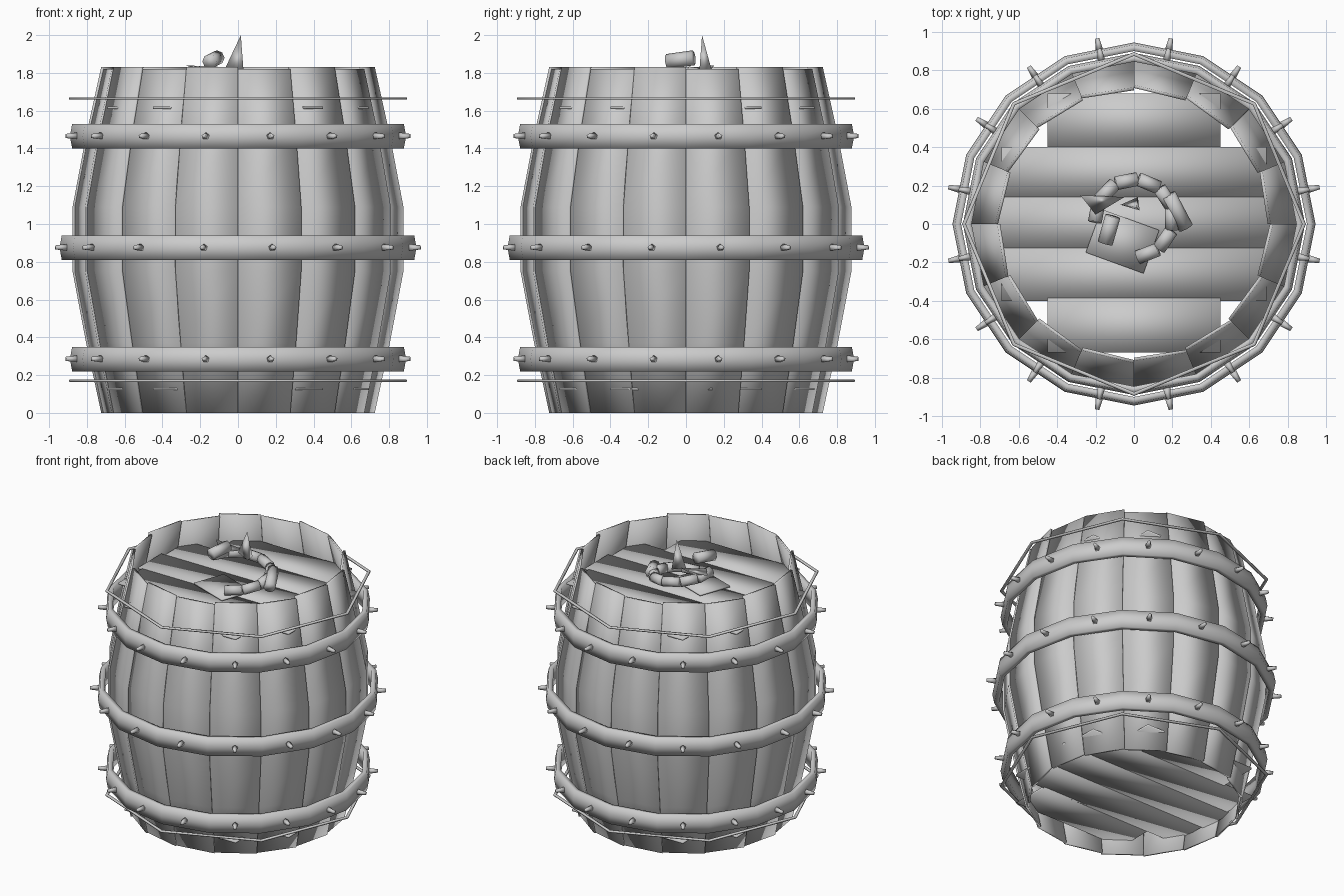
import bpy, bmesh
from math import sin, cos, pi, radians
from mathutils import Vector, Matrix

if "Cube" in bpy.data.objects:
    bpy.data.objects.remove(bpy.data.objects["Cube"])

N = 16
STEP = 2 * pi / N


def make(name, verts, faces):
    me = bpy.data.meshes.new(name)
    me.from_pydata([tuple(v) for v in verts], [], faces)
    bm = bmesh.new()
    bm.from_mesh(me)
    bmesh.ops.recalc_face_normals(bm, faces=bm.faces)
    bm.to_mesh(me)
    bm.free()
    me.shade_smooth()
    ob = bpy.data.objects.new(name, me)
    bpy.context.collection.objects.link(ob)
    return ob


def polar(r, a, z):
    return Vector((r * cos(a), r * sin(a), z))


def box(name, x0, x1, y0, y1, z0, z1):
    v = [(x, y, z) for x in (x0, x1) for y in (y0, y1) for z in (z0, z1)]
    f = [(0, 1, 3, 2), (4, 6, 7, 5), (0, 4, 5, 1), (2, 3, 7, 6), (0, 2, 6, 4), (1, 5, 7, 3)]
    return make(name, v, f)


def rod(name, a, b, r0, r1, sides=6):
    a, b = Vector(a), Vector(b)
    bm = bmesh.new()
    d = b - a
    m = Matrix.Translation((a + b) / 2) @ d.to_track_quat('Z', 'Y').to_matrix().to_4x4()
    bmesh.ops.create_cone(bm, cap_ends=True, segments=sides, radius1=r0, radius2=r1,
                          depth=d.length, matrix=m)
    me = bpy.data.meshes.new(name)
    bm.to_mesh(me)
    bm.free()
    me.shade_smooth()
    ob = bpy.data.objects.new(name, me)
    bpy.context.collection.objects.link(ob)
    return ob


# bulging staves: thin closed boards, softly shaded, one edge slightly proud
PROFILE = [(0, .72), (.37, .80), (.75, .872), (1.09, .872), (1.47, .80), (1.82, .72)]
THICK = .016
for i in range(N):
    v = []
    lift = .012 * (i % 2)
    for z, r in PROFILE:
        zz = z + (lift if z > 1.8 else 0)
        a, b = i * STEP, (i + 1) * STEP
        v += [polar(r - .008, a, zz), polar(r + .004, b, zz),
              polar(r + .004 - THICK, b, zz), polar(r - .008 - THICK, a, zz)]
    last = 4 * (len(PROFILE) - 1)
    f = [(4 * k + j, 4 * k + (j + 1) % 4, 4 * k + 4 + (j + 1) % 4, 4 * k + 4 + j)
         for k in range(len(PROFILE) - 1) for j in range(4)]
    f += [(3, 2, 1, 0), tuple(range(last, last + 4))]
    make(f"stave_{i}", v, f)

# thin plank lids, recessed at both ends
ROWS = [(-.67, -.385, .45), (-.40, -.125, .69), (-.125, .14, .72), (.14, .40, .69), (.395, .68, .45)]
for label, z in (("bottom", .12), ("top", 1.61)):
    for i, (y0, y1, x) in enumerate(ROWS):
        box(f"{label}_lid_plank_{i}", -x, x, y0, y1, z, z + .012)


# softly shaded hoops with a rivet on every flat
def hoop(name, z0, z1, ro, thick, sides=N, mid=.012):
    section = [(ro - thick, z0), (ro - mid, z0), (ro, (z0 + z1) / 2), (ro - mid, z1), (ro - thick, z1)]
    n = len(section)
    v = [polar(r, j * 2 * pi / sides, z) for j in range(sides) for r, z in section]
    f = [(j * n + k, j * n + (k + 1) % n, (j + 1) % sides * n + (k + 1) % n, (j + 1) % sides * n + k)
         for j in range(sides) for k in range(n)]
    make(name, v, f)


for label, zc, r in (("lower", .285, .89), ("middle", .875, .945), ("upper", 1.465, .89)):
    hoop(label + "_hoop", zc - .065, zc + .065, r, .045)
    for i in range(N):
        a = (i + .5) * STEP
        rod(f"{label}_rivet_{i}", polar(r - .02, a, zc), polar(r + .04, a, zc), .02, .012, 5)

# slender wire hoops near the ends
for label, z in (("lower", .17), ("upper", 1.665)):
    hoop(label + "_wire", z - .006, z + .006, .895, .02, 8, .002)

# lid handle: square plate, ring of short rods, raised end and pointed hook
plate = box("handle_plate", -.16, .16, -.12, .12, 0, .012)
plate.matrix_world = Matrix.Translation((-.06, -.09, 1.632)) @ Matrix.Rotation(radians(-20), 4, 'Z')
C = Vector((0, .03, 0))
for i in range(8):
    a0, a1 = radians(-85 + i * 34), radians(-85 + (i + .96) * 34)
    z0, z1 = 1.67 + .016 * i, 1.67 + .016 * (i + 1)
    rod(f"handle_ring_{i}", C + polar(.205, a0, z0), C + polar(.205, a1, z1), .036, .036, 8)
rod("handle_end", (-.15, -.10, 1.86), (-.11, .04, 1.88), .04, .04, 8)
rod("handle_side", (.27, -.02, 1.70), (.18, .15, 1.74), .04, .04, 8)
make("handle_spike", [(-.07, .10, 1.82), (.03, .07, 1.80), (.02, .14, 1.80), (.015, .085, 2.0)],
     [(0, 1, 3), (1, 2, 3), (2, 0, 3), (0, 2, 1)])
make("handle_hook", [(-.28, .15, 1.84), (-.05, .14, 1.83), (-.20, .05, 1.83), (-.15, .12, 1.80)],
     [(0, 1, 2), (0, 3, 1), (1, 3, 2), (2, 3, 0)])
